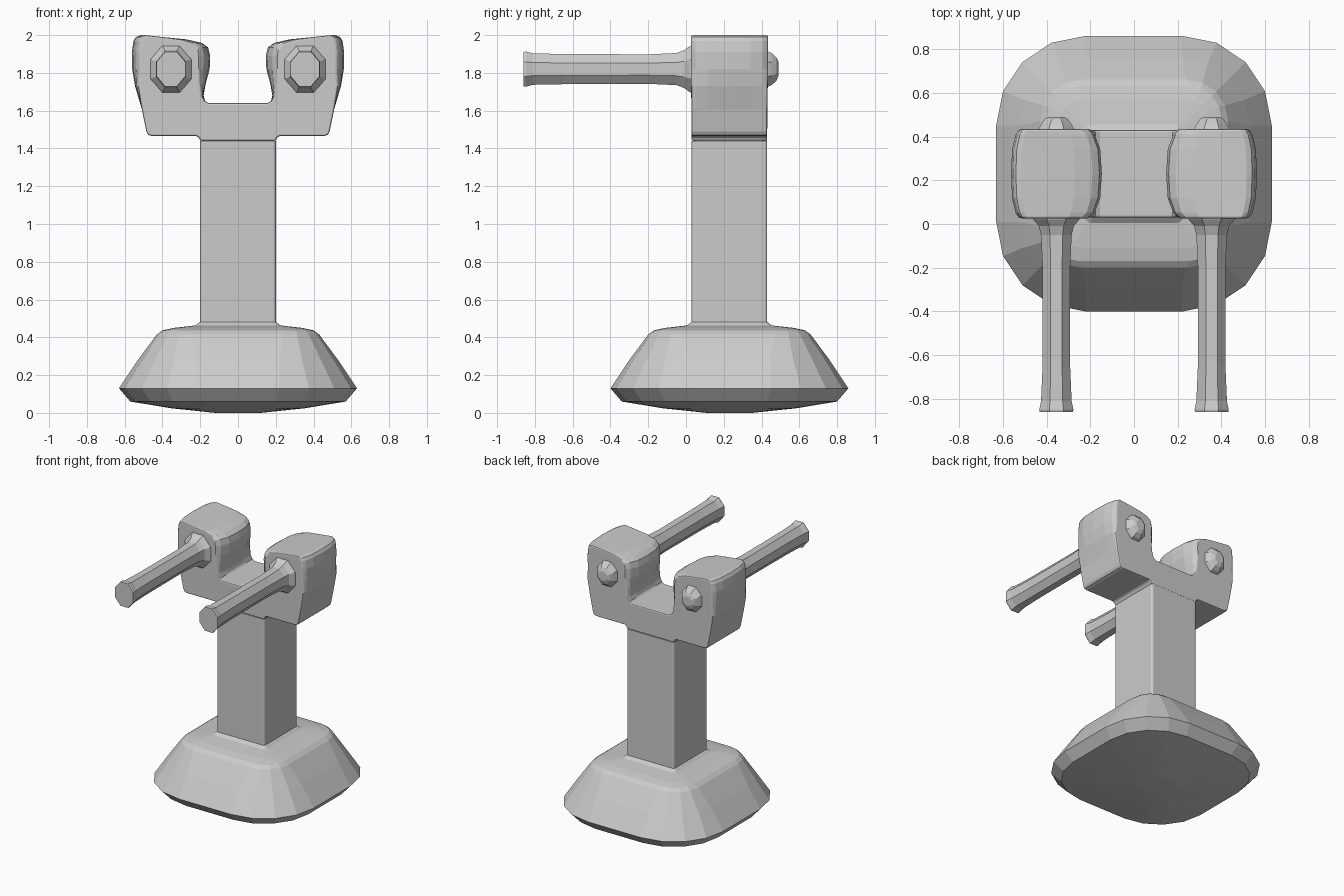
import bpy, bmesh, math

if "Cube" in bpy.data.objects:
    bpy.data.objects.remove(bpy.data.objects["Cube"])

CY = 0.23  # y centre of base, post and head


def loft(name, rings):
    """Skin a list of equal-length closed rings and cap both ends."""
    bm = bmesh.new()
    vs = [[bm.verts.new(p) for p in ring] for ring in rings]
    n = len(vs[0])
    for a, b in zip(vs, vs[1:]):
        for i in range(n):
            j = (i + 1) % n
            bm.faces.new((a[i], a[j], b[j], b[i]))
    bm.faces.new(vs[0])
    bm.faces.new(vs[-1])
    bmesh.ops.recalc_face_normals(bm, faces=bm.faces)
    me = bpy.data.meshes.new(name)
    bm.to_mesh(me)
    bm.free()
    ob = bpy.data.objects.new(name, me)
    bpy.context.collection.objects.link(ob)
    return ob


def rounded_square(z, half, r, seg=4):
    pts = []
    for q, (sx, sy) in enumerate(((1, 1), (-1, 1), (-1, -1), (1, -1))):
        for i in range(seg + 1):
            a = (q + i / seg) * math.pi / 2
            pts.append((sx * (half - r) + r * math.cos(a),
                        CY + sy * (half - r) + r * math.sin(a), z))
    return pts


# Base flowing into the square post: (z, half width, corner radius)
loft("base_and_post", [rounded_square(*s) for s in (
    (0.0, 0.12, 0.07), (0.024, 0.35, 0.22), (0.06, 0.57, 0.37),
    (0.13, 0.63, 0.41), (0.28, 0.53, 0.31), (0.415, 0.43, 0.19),
    (0.437, 0.40, 0.15), (0.45, 0.34, 0.10), (0.463, 0.225, 0.03),
    (0.482, 0.20, 0.015), (1.44, 0.20, 0.015))])

# Forked head: right half of the front profile, mirrored
half = [(0.2, 1.44), (0.205, 1.457), (0.22, 1.465), (0.455, 1.465),
        (0.475, 1.472), (0.485, 1.49), (0.51, 1.61), (0.545, 1.73),
        (0.56, 1.82), (0.562, 1.91), (0.553, 1.97), (0.54, 1.99),
        (0.515, 2.0), (0.40, 1.99), (0.27, 1.977), (0.19, 1.958),
        (0.158, 1.935), (0.147, 1.89), (0.15, 1.82), (0.172, 1.74),
        (0.182, 1.68), (0.175, 1.65), (0.155, 1.64)]
profile = half + [(-x, z) for x, z in reversed(half)]


def head_ring(dy, k):
    ring = []
    for x, z in profile:
        t = min(1, max(0, (z - 1.65) / 0.17))
        px = math.copysign(0.40, x)
        ring.append((px + (x - px) * (1 - k * t), CY + dy * (1 + 0.02 * t), z))
    return ring


head = loft("forked_head", [head_ring(*s) for s in (
    (-0.2, 0.24), (-0.175, 0.13), (-0.11, 0.03), (0, 0),
    (0.11, 0.03), (0.175, 0.13), (0.2, 0.24))])
bev = head.modifiers.new("soft_edges", 'BEVEL')
bev.width = 0.015
bev.segments = 2
bev.limit_method = 'ANGLE'
bev.angle_limit = math.radians(45)


def octagon(cx, y, rx, rz):
    c = math.cos(math.pi / 8)
    return [(cx + rx / c * math.cos((i + .5) * math.pi / 4), y,
             1.82 + rz / c * math.sin((i + .5) * math.pi / 4)) for i in range(8)]


# Handles in front and end nubs behind: (y, x radius, z radius)
bar = ((-0.86, 0.076, 0.091), (-0.848, 0.078, 0.093), (-0.81, 0.07, 0.083),
       (-0.65, 0.063, 0.08), (-0.2, 0.063, 0.078), (-0.05, 0.07, 0.085),
       (-0.01, 0.08, 0.10), (0.02, 0.105, 0.122), (0.05, 0.12, 0.13))
nub = ((0.41, 0.085, 0.1), (0.437, 0.08, 0.092), (0.455, 0.07, 0.084),
       (0.48, 0.053, 0.06), (0.49, 0.035, 0.035))
for side, sx in (("left", -1), ("right", 1)):
    loft(side + "_handle", [octagon(sx * 0.355, *s) for s in bar])
    loft(side + "_end_nub", [octagon(sx * 0.355, *s) for s in nub])
